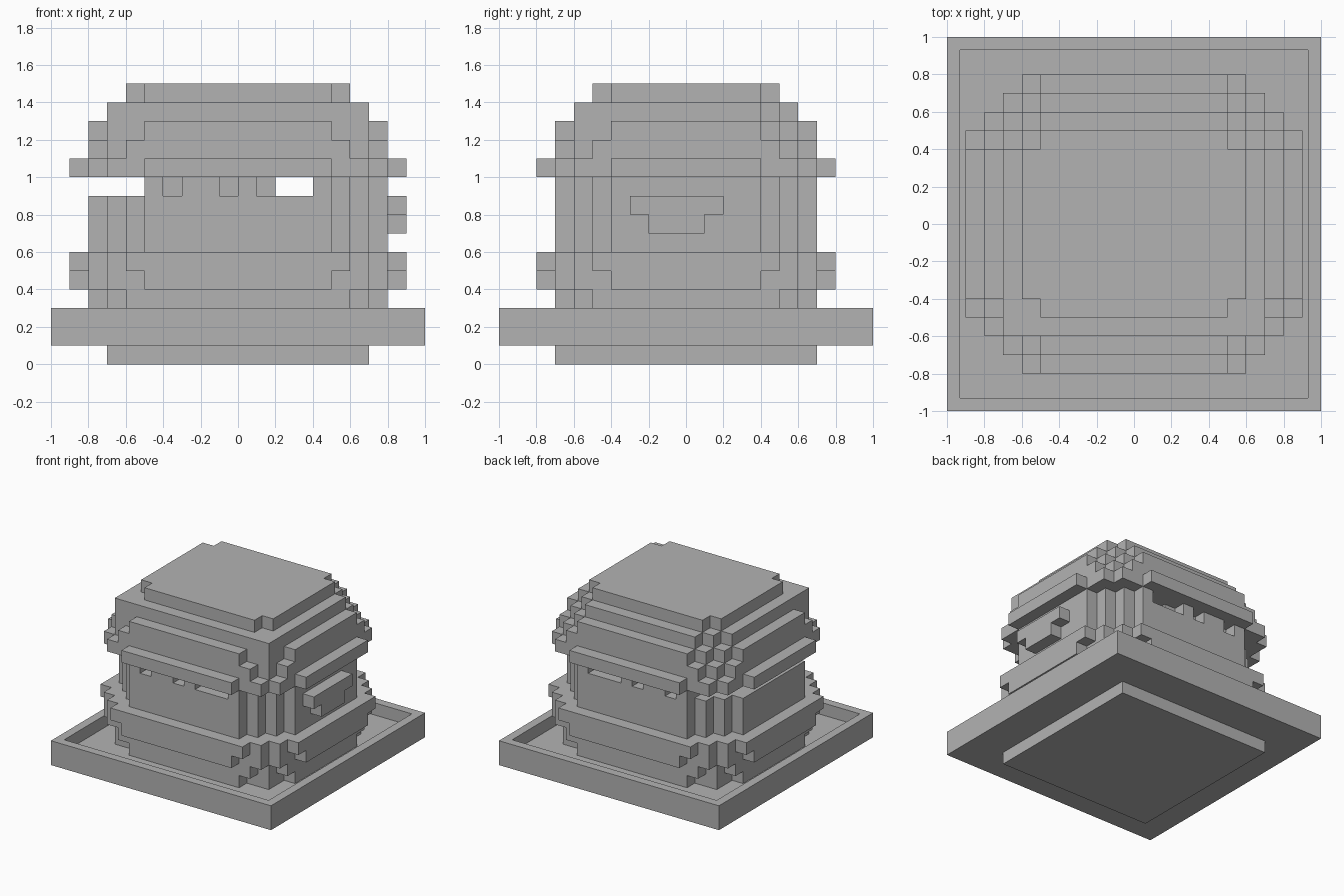
import bpy, bmesh

cube = bpy.data.objects.get("Cube")
if cube:
    bpy.data.objects.remove(cube, do_unlink=True)

U = 0.1  # edge of one block

grey = bpy.data.materials.new("plain_grey")
grey.use_nodes = True
colour = (0.45, 0.45, 0.45, 1)
grey.diffuse_color = colour
grey.node_tree.nodes["Principled BSDF"].inputs["Base Color"].default_value = colour


def finish(name, bm):
    bmesh.ops.recalc_face_normals(bm, faces=bm.faces)
    mesh = bpy.data.meshes.new(name)
    bm.to_mesh(mesh)
    bm.free()
    mesh.materials.append(grey)
    obj = bpy.data.objects.new(name, mesh)
    bpy.context.collection.objects.link(obj)
    return obj


def extrude_outline(bm, points, z0, z1):
    face = bm.faces.new([bm.verts.new((x * U, y * U, z0 * U)) for x, y in points])
    top = bmesh.ops.extrude_face_region(bm, geom=[face])["geom"]
    verts = [g for g in top if isinstance(g, bmesh.types.BMVert)]
    bmesh.ops.translate(bm, verts=verts, vec=(0, 0, (z1 - z0) * U))


def box(bm, x0, x1, y0, y1, z0, z1):
    extrude_outline(bm, [(x0, y0), (x1, y0), (x1, y1), (x0, y1)], z0, z1)


def diamond(n, cap):
    """Corner steps of a slab whose corners are cut on the diagonal."""
    return [(5 + u, 4 + n - u) for u in range(n - cap, cap + 1)]


def staircase(steps):
    """Corner points from the back edge round to the side edge."""
    points = []
    for i, (x, y) in enumerate(steps):
        points.append((x, y))
        if i + 1 < len(steps):
            points.append((x, steps[i + 1][1]))
    return points


def slab(name, z0, z1, front, back=None):
    f, b = staircase(front), staircase(back or front)
    outline = (b + [(x, -y) for x, y in reversed(f)]
               + [(-x, -y) for x, y in f] + [(-x, y) for x, y in reversed(b)])
    bm = bmesh.new()
    extrude_outline(bm, outline, z0, z1)
    return finish(name, bm)


# Tray: foot and a square dish with a sunken floor
bm = bmesh.new()
box(bm, -7, 7, -7, 7, 0, 1)
finish("tray_foot", bm)

bm = bmesh.new()
box(bm, -10, 10, -10, 10, 1, 3)
bm.normal_update()
top = max(bm.faces, key=lambda f: f.calc_center_median().z)
bmesh.ops.inset_individual(bm, faces=[top], thickness=U)
wall = bmesh.ops.extrude_face_region(bm, geom=[top])["geom"]
bmesh.ops.translate(bm, verts=[g for g in wall if isinstance(g, bmesh.types.BMVert)],
                    vec=(0, 0, -U))
bmesh.ops.delete(bm, geom=[top] if top.is_valid else [], context="FACES")
finish("tray_dish", bm)

# Rounded slab corners shared by the upper and lower halves
narrow = [(5, 7), (7, 6), (8, 4)]
wide = [(5, 8), (7, 7), (8, 6), (9, 4)]

# Lower half
slab("lower_base", 2, 3, narrow)
slab("lower_step", 3, 4, diamond(4, 3))
slab("lower_lip", 4, 5, wide)
slab("lower_rim", 5, 6, diamond(5, 4))

# Filling
slab("filling", 6, 9, diamond(3, 3))

# Uneven strips on top of the filling, with open gaps between them
bm = bmesh.new()
strips = [(-5, -4, 7), (-4, -3, 6), (-3, -1, 7), (-1, 0, 6), (0, 1, 7), (1, 2, 6),
          (4, 5, 7), (5, 6, 6), (6, 7, 5), (7, 8, 4)]
for x0, x1, y in strips:
    box(bm, x0, x1, -y, y, 9, 10)
finish("filling_strips", bm)

# Drip hanging on the left side
bm = bmesh.new()
box(bm, 8, 9, -3, 2, 8, 9)
box(bm, 8, 9, -2, 1, 7, 8)
finish("side_drip", bm)

# Upper half, stepping in towards the top
slab("upper_rim", 10, 11, wide)
slab("upper_step", 11, 12, diamond(4, 3))
slab("upper_middle", 12, 13, narrow, diamond(3, 3))
slab("upper_shoulder", 13, 14, [(7, 6)], diamond(2, 2))
slab("upper_crown", 14, 15, diamond(1, 1))
